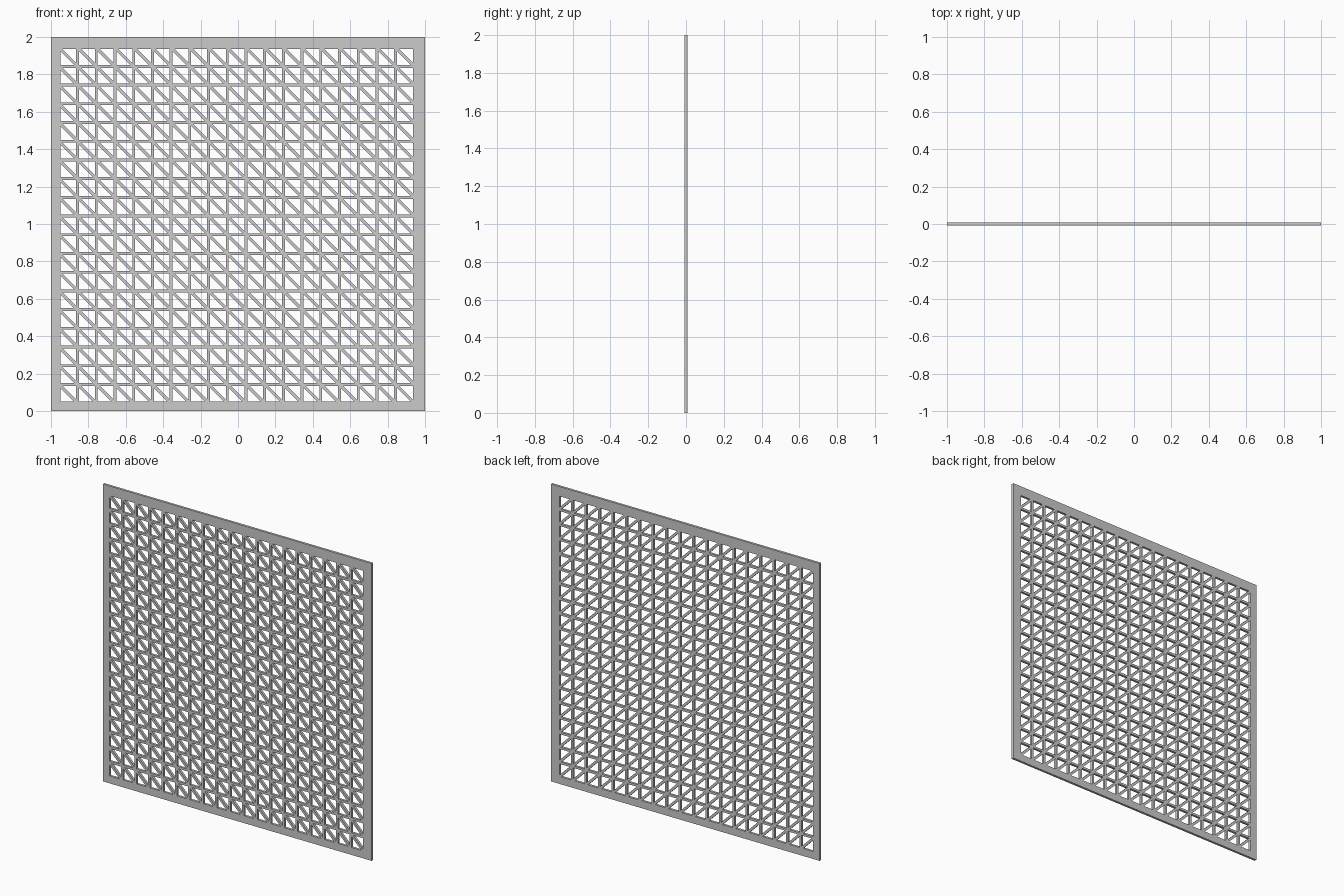
import bpy
from math import radians

if "Cube" in bpy.data.objects:
    bpy.data.objects.remove(bpy.data.objects["Cube"])

CELLS = 19       # openings per row and column
PITCH = 0.1      # spacing of the openings
HOLE = 0.085     # opening size (bars are 0.015 wide)
BORDER = 0.05    # frame width at the left and bottom
CUT = 0.0115     # how far the diagonal strut eats into each opening's edges
DEPTH = 0.016

curve = bpy.data.curves.new("lattice_panel", 'CURVE')
curve.dimensions = '2D'
curve.fill_mode = 'BOTH'
curve.extrude = DEPTH / 2


def outline(points):
    s = curve.splines.new('POLY')
    s.points.add(len(points) - 1)
    for p, (x, y) in zip(s.points, points):
        p.co = (x, y, 0, 1)
    s.use_cyclic_u = True


# outer edge of the square frame
outline([(-1, 0), (1, 0), (1, 2), (-1, 2)])

# every square opening is split into two triangles by a diagonal strut
for i in range(CELLS):
    for j in range(CELLS):
        x0, z0 = -1 + BORDER + i * PITCH, BORDER + j * PITCH
        x1, z1 = x0 + HOLE, z0 + HOLE
        outline([(x0, z0), (x1 - CUT, z0), (x0, z1 - CUT)])
        outline([(x1, z1), (x0 + CUT, z1), (x1, z0 + CUT)])

# stand the panel upright and turn it into a mesh
panel = bpy.data.objects.new("lattice_panel", curve)
bpy.context.collection.objects.link(panel)
panel.rotation_euler.x = radians(90)
bpy.context.view_layer.objects.active = panel
panel.select_set(True)
bpy.ops.object.convert(target='MESH')
bpy.ops.object.shade_flat()
